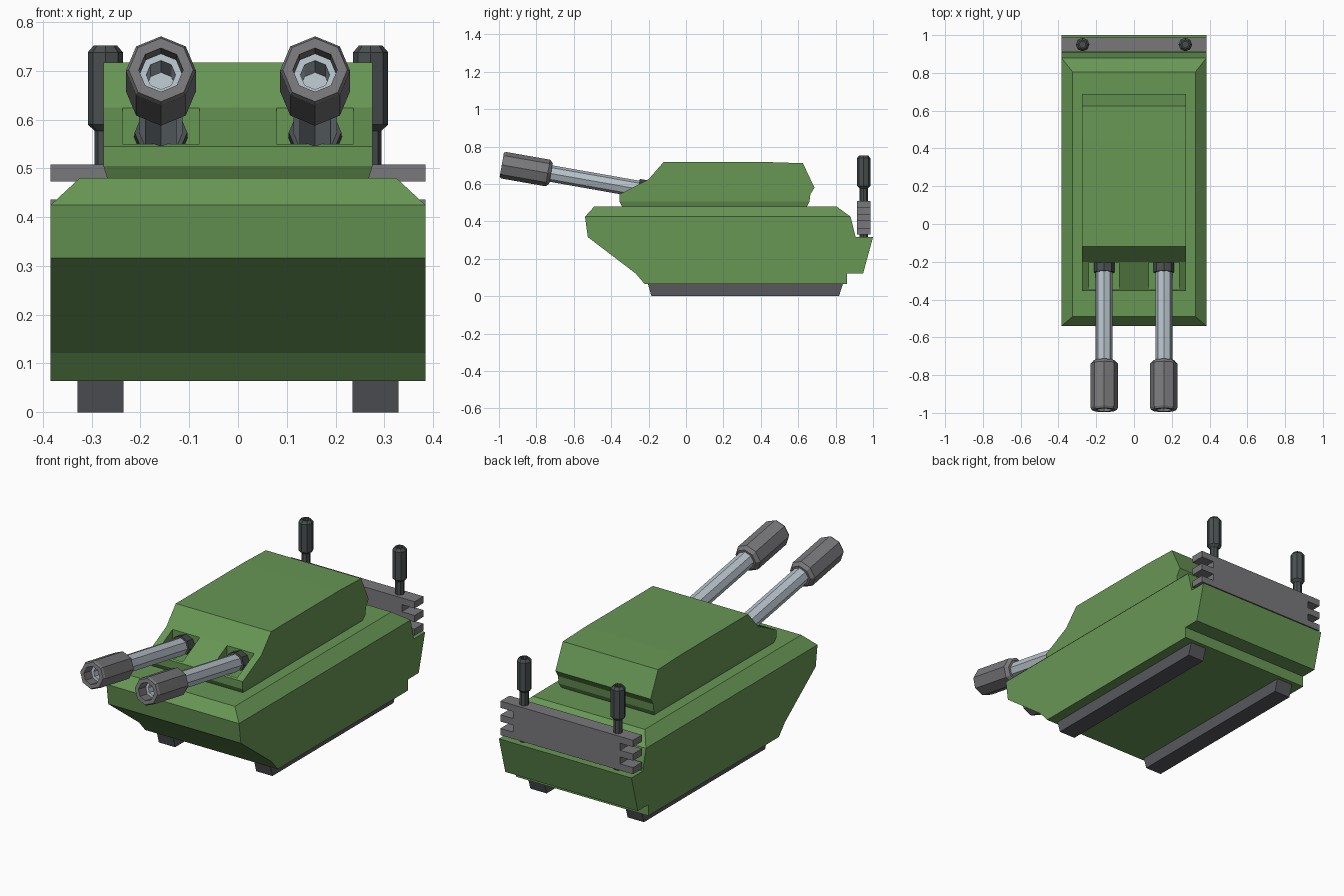
import bpy, bmesh, math
from mathutils import Matrix

if "Cube" in bpy.data.objects:
    bpy.data.objects.remove(bpy.data.objects["Cube"])


def material(name, rgb):
    m = bpy.data.materials.new(name)
    m.diffuse_color = (*rgb, 1)
    m.use_nodes = True
    m.node_tree.nodes["Principled BSDF"].inputs["Base Color"].default_value = m.diffuse_color
    return m


GREEN = material("armour green", (0.138, 0.308, 0.090))
GREY = material("mid grey", (0.19, 0.19, 0.20))
TRACK = material("track grey", (0.095, 0.097, 0.11))
DARK = material("dark grey", (0.068, 0.078, 0.078))
STEEL = material("pale steel", (0.47, 0.54, 0.59))


def finish(bm, name, mat):
    bmesh.ops.remove_doubles(bm, verts=bm.verts, dist=1e-5)
    bmesh.ops.recalc_face_normals(bm, faces=bm.faces)
    me = bpy.data.meshes.new(name)
    bm.to_mesh(me)
    bm.free()
    me.materials.append(mat)
    ob = bpy.data.objects.new(name, me)
    bpy.context.collection.objects.link(ob)
    return ob


def prism(profile, x0, x1):
    """Extrude a (y, z) side profile from x0 to x1."""
    bm = bmesh.new()
    face = bm.faces.new([bm.verts.new((x0, y, z)) for y, z in profile])
    ext = bmesh.ops.extrude_face_region(bm, geom=[face])["geom"]
    verts = [v for v in ext if isinstance(v, bmesh.types.BMVert)]
    bmesh.ops.translate(bm, verts=verts, vec=(x1 - x0, 0, 0))
    return bm


def add_taper(bm, z_from, z_to, x_half, y_min, y_max):
    """Extend the flat face at height z_from into a tapered slab."""
    face = next(f for f in bm.faces if all(abs(v.co.z - z_from) < 1e-4 for v in f.verts))
    mid = face.calc_center_median().y
    ext = bmesh.ops.extrude_face_region(bm, geom=[face])["geom"]
    for v in ext:
        if isinstance(v, bmesh.types.BMVert):
            v.co = (math.copysign(x_half, v.co.x), y_min if v.co.y < mid else y_max, z_to)
    if face.is_valid:
        bmesh.ops.delete(bm, geom=[face], context='FACES_ONLY')


def lathe(name, profile, mat, matrix, sides=8):
    """Revolve (distance along axis, radius) points."""
    bm = bmesh.new()
    rings = [[bm.verts.new((r * math.cos(2 * math.pi * k / sides),
                            r * math.sin(2 * math.pi * k / sides), t))
              for k in range(sides)] for t, r in profile]
    for a, b in zip(rings, rings[1:]):
        for k in range(sides):
            n = (k + 1) % sides
            bm.faces.new((a[k], a[n], b[n], b[k]))
    bm.transform(matrix)
    return finish(bm, name, mat)


def add_box(bm, x0, x1, y0, y1, z0, z1):
    m = Matrix.Translation(((x0 + x1) / 2, (y0 + y1) / 2, (z0 + z1) / 2))
    bmesh.ops.create_cube(bm, size=1, matrix=m @ Matrix.Diagonal((x1 - x0, y1 - y0, z1 - z0, 1)))


# Hull with bevelled deck and rear ledge
bm = prism([(-0.54, 0.425), (0.88, 0.425), (0.907, 0.316), (1.0, 0.316), (0.947, 0.122),
            (0.86, 0.122), (0.86, 0.064), (-0.22, 0.064), (-0.27, 0.122), (-0.525, 0.316)],
           -0.384, 0.384)
add_taper(bm, 0.425, 0.48, 0.325, -0.49, 0.805)
finish(bm, "hull", GREEN)

# Turret with undercut base
bm = prism([(-0.12, 0.717), (0.44, 0.717), (0.625, 0.711), (0.687, 0.58), (0.665, 0.545),
            (0.66, 0.505), (-0.355, 0.505), (-0.355, 0.545), (-0.20, 0.625)], -0.276, 0.276)
add_taper(bm, 0.505, 0.476, 0.267, -0.34, 0.645)
turret = finish(bm, "turret", GREEN)

# Gun ports cut in the turret front
bm = bmesh.new()
for s in (-1, 1):
    add_box(bm, s * 0.158 - 0.079, s * 0.158 + 0.079, -0.345, -0.203, 0.547, 0.75)
cutter = finish(bm, "port_cutter", GREEN)
cutter.hide_render = True
mod = turret.modifiers.new("ports", 'BOOLEAN')
mod.operation = 'DIFFERENCE'
mod.solver = 'EXACT'
mod.object = cutter
bpy.context.view_layer.objects.active = turret
bpy.ops.object.modifier_apply(modifier=mod.name)
bpy.data.objects.remove(cutter)

for s, side in ((-1, "left"), (1, "right")):
    # Raised gun: barrel, hollow muzzle, port sleeve
    m = Matrix.Translation((s * 0.158, -0.985, 0.702)) @ Matrix.Rotation(math.radians(-100), 4, 'X')
    lathe(side + "_barrel", [(0.2, 0), (0.2, 0.03), (0.06, 0.03), (0.06, 0.0445),
                             (0.85, 0.0445), (0.85, 0)], STEEL, m)
    lathe(side + "_muzzle", [(0.1, 0.0455), (0, 0.0455), (0, 0.066), (0.012, 0.072),
                             (0.25, 0.072), (0.267, 0.056), (0.267, 0.04)], GREY, m)
    lathe(side + "_port_sleeve", [(0.74, 0.04), (0.74, 0.054), (0.85, 0.056), (0.85, 0)], DARK, m)

    # Exhaust stack on the rear ledge
    m = Matrix.Translation((s * 0.272, 0.95, 0))
    lathe(side + "_stack", [(0.31, 0), (0.31, 0.022), (0.577, 0.022), (0.59, 0.036),
                            (0.738, 0.036), (0.752, 0.024), (0.752, 0.016),
                            (0.72, 0.016), (0.72, 0)], DARK, m)

    # Track strip
    finish(prism([(-0.205, 0.07), (0.84, 0.07), (0.818, 0), (-0.185, 0)],
                 s * 0.235, s * 0.329), side + "_track", TRACK)

# Rear radiator: core with fins overhanging at the ends
bm = bmesh.new()
add_box(bm, -0.31, 0.31, 0.913, 0.987, 0.33, 0.508)
for z in (0.33, 0.401, 0.473):
    for s in (-1, 1):
        add_box(bm, *sorted((s * 0.31, s * 0.384)), 0.913, 0.987, z, z + 0.035)
finish(bm, "rear_radiator", GREY)
